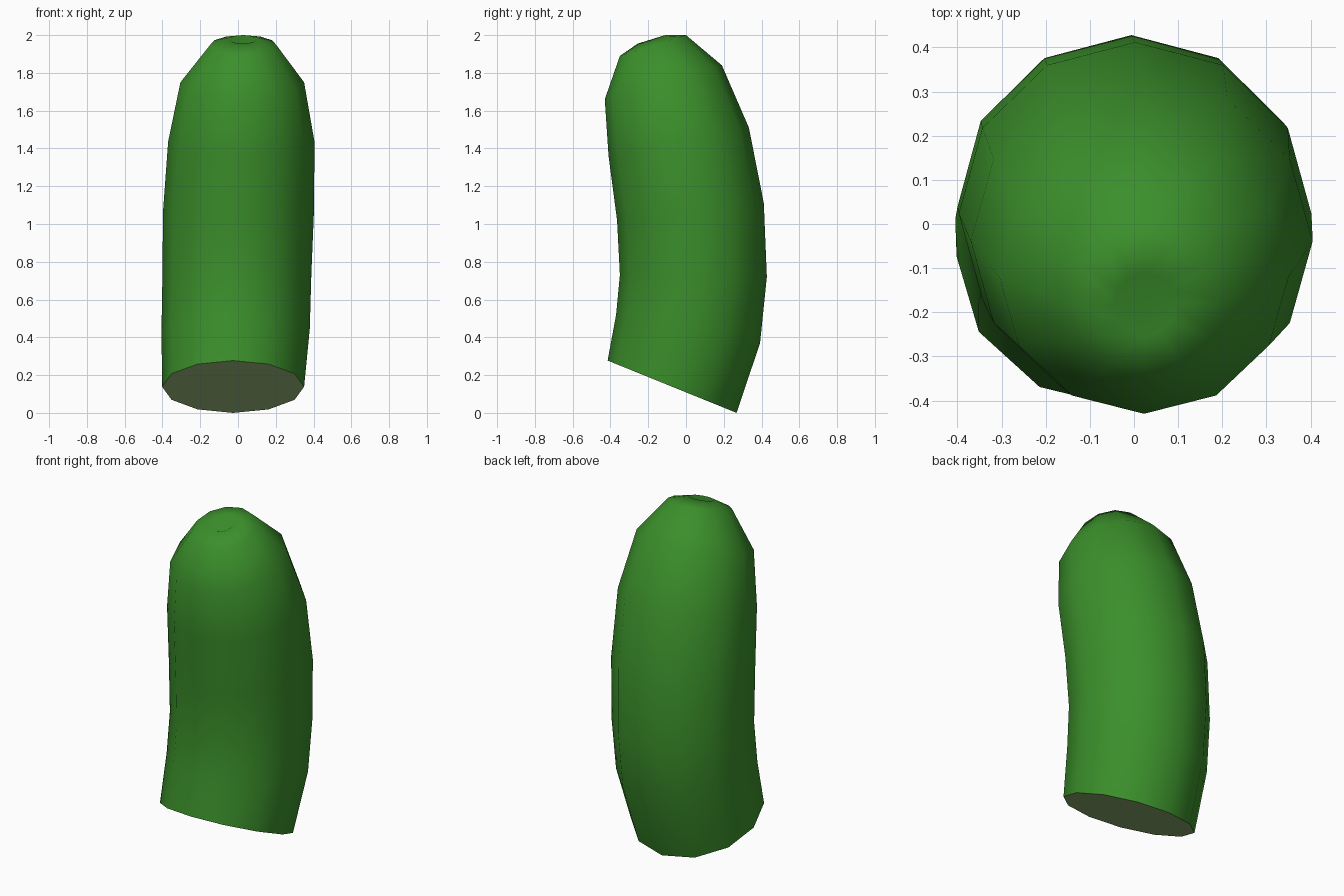
import bpy, bmesh, math
from mathutils import Vector

if "Cube" in bpy.data.objects:
    bpy.data.objects.remove(bpy.data.objects["Cube"])

SIDES = 12


def material(name, rgb):
    m = bpy.data.materials.new(name)
    m.diffuse_color = (*rgb, 1.0)
    m.use_nodes = True
    m.node_tree.nodes["Principled BSDF"].inputs["Base Color"].default_value = m.diffuse_color
    return m


# Tilted rings: front (y, z), back (y, z), left x, right x
RINGS = [
    (-0.415, 0.277, 0.268, 0.00, -0.402, 0.35),
    (-0.37, 0.52, 0.392, 0.37, -0.405, 0.38),
    (-0.35, 0.73, 0.428, 0.72, -0.40, 0.388),
    (-0.365, 1.02, 0.412, 1.11, -0.397, 0.402),
    (-0.41, 1.36, 0.333, 1.51, -0.37, 0.405),
    (-0.43, 1.66, 0.19, 1.84, -0.305, 0.35),
    (-0.35, 1.89, 0.00, 2.00, -0.15, 0.205),
    (-0.255, 1.955, -0.11, 2.00, -0.045, 0.095),
]

bm = bmesh.new()
loops = []
for fy, fz, by, bz, x0, x1 in RINGS:
    centre = Vector(((x0 + x1) / 2, (fy + by) / 2, (fz + bz) / 2))
    across = Vector(((x1 - x0) / 2, 0, 0))
    depth = Vector((0, (by - fy) / 2, (bz - fz) / 2))
    loops.append([bm.verts.new(centre + across * math.cos(a) + depth * math.sin(a))
                  for a in (2 * math.pi * i / SIDES for i in range(SIDES))])

# Curved skin
for low, high in zip(loops, loops[1:]):
    for i in range(SIDES):
        j = (i + 1) % SIDES
        bm.faces.new((low[i], low[j], high[j], high[i]))

# Dimpled tip
tip = bm.verts.new((0.028, -0.165, 1.935))
for i in range(SIDES):
    bm.faces.new((loops[-1][i], loops[-1][(i + 1) % SIDES], tip))

# Cut end
cut = bm.faces.new(loops[0][::-1])
cut.material_index = 1

bmesh.ops.recalc_face_normals(bm, faces=bm.faces)
mesh = bpy.data.meshes.new("cucumber_half")
bm.to_mesh(mesh)
bm.free()
mesh.materials.append(material("green skin", (0.044, 0.277, 0.024)))
mesh.materials.append(material("pale cut flesh", (0.37, 0.58, 0.22)))

body = bpy.data.objects.new("cucumber_half", mesh)
bpy.context.collection.objects.link(body)
bpy.context.view_layer.objects.active = body
body.select_set(True)
bpy.ops.object.shade_smooth_by_angle(angle=math.radians(62))
